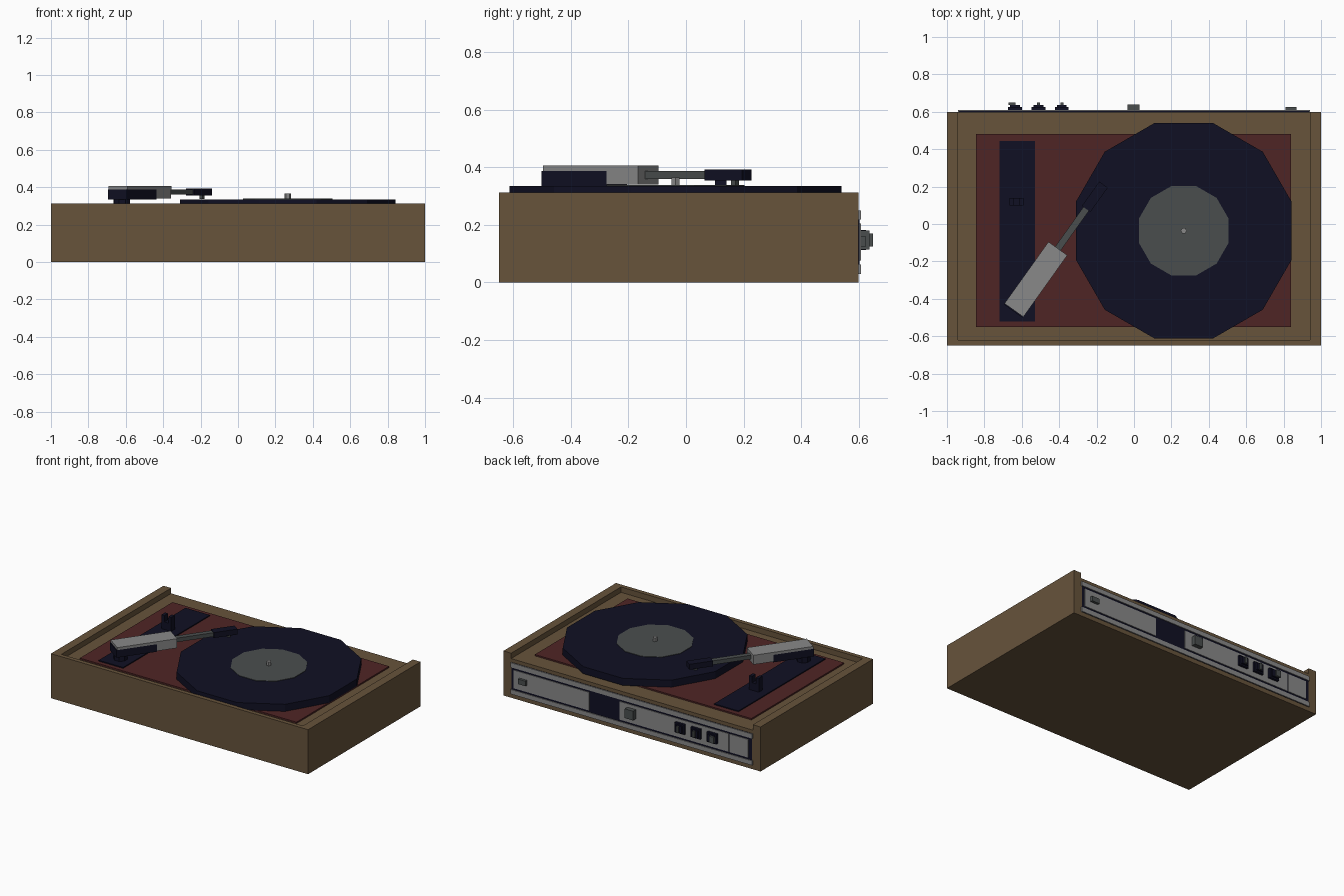
import bpy, bmesh, math
from mathutils import Matrix, Vector

if "Cube" in bpy.data.objects:
    bpy.data.objects.remove(bpy.data.objects["Cube"])


def mat(name, rgb):
    m = bpy.data.materials.new(name)
    m.diffuse_color = (*rgb, 1)
    m.use_nodes = True
    m.node_tree.nodes["Principled BSDF"].inputs["Base Color"].default_value = m.diffuse_color
    return m


WOOD = mat("walnut wood", (0.135, 0.087, 0.044))
RED = mat("dark red", (0.078, 0.018, 0.018))
NAVY = mat("navy black", (0.005, 0.005, 0.017))
GREY = mat("slate grey", (0.068, 0.076, 0.076))
SILVER = mat("silver", (0.25, 0.25, 0.25))


def finish(name, bm, material, matrix=None):
    if matrix:
        bm.transform(matrix)
    bmesh.ops.recalc_face_normals(bm, faces=bm.faces)
    me = bpy.data.meshes.new(name)
    bm.to_mesh(me)
    bm.free()
    me.materials.append(material)
    ob = bpy.data.objects.new(name, me)
    bpy.context.collection.objects.link(ob)
    return ob


def box(name, x, y, z, material, matrix=None):
    """Box from (min, max) pairs."""
    bm = bmesh.new()
    bmesh.ops.create_cube(bm, size=1)
    for v in bm.verts:
        for i, (a, b) in enumerate((x, y, z)):
            v.co[i] = a if v.co[i] < 0 else b
    return finish(name, bm, material, matrix)


def prism(name, center, apothem, z, sides, material):
    """Upright prism with flat sides facing the axes."""
    bm = bmesh.new()
    r = apothem / math.cos(math.pi / sides)
    bmesh.ops.create_cone(bm, cap_ends=True, segments=sides, radius1=r, radius2=r, depth=z[1] - z[0])
    m = Matrix.Translation((*center, sum(z) / 2)) @ Matrix.Rotation(math.pi / sides, 4, 'Z')
    return finish(name, bm, material, m)


def extrude_profile(name, pts, y, material):
    """Extrude an x-z outline along y."""
    bm = bmesh.new()
    face = bm.faces.new([bm.verts.new((px, y[0], pz)) for px, pz in pts])
    ext = bmesh.ops.extrude_face_region(bm, geom=[face])
    verts = [g for g in ext["geom"] if isinstance(g, bmesh.types.BMVert)]
    bmesh.ops.translate(bm, verts=verts, vec=(0, y[1] - y[0], 0))
    return finish(name, bm, material)


# Plinth: low deck between raised sides, open at the back, closed by a front lip
TOP, DECK = 0.313, 0.275
extrude_profile("plinth", [(-1, 0), (1, 0), (1, TOP), (0.94, TOP), (0.94, DECK),
                           (-0.94, DECK), (-0.94, TOP), (-1, TOP)], (-0.62, 0.60), WOOD)
box("front_lip", (-1, 1), (-0.65, -0.62), (0, TOP), WOOD)

# Deck plates
box("deck_plate", (-0.845, 0.84), (-0.55, 0.48), (DECK, 0.285), RED)
box("arm_base_plate", (-0.72, -0.53), (-0.52, 0.445), (0.285, 0.292), NAVY)

# Platter, label and spindle
HUB = (0.266, -0.036)
prism("platter", HUB, 0.577, (0.285, 0.335), 12, NAVY)
prism("record_label", HUB, 0.24, (0.335, 0.338), 12, GREY)
prism("spindle", HUB, 0.014, (0.338, 0.365), 6, SILVER)

# Tonearm, built along local +x from the rear end of the housing
ARM = Matrix.Translation((-0.642, -0.461, 0)) @ Matrix.Rotation(math.radians(54.5), 4, 'Z')
W = 0.061
prism("arm_pivot", (-0.62, -0.42), 0.042, (0.292, 0.335), 8, NAVY)
box("arm_counterweight", (-0.006, 0.27), (-W, W), (0.335, 0.388), NAVY, ARM)
box("arm_housing_cap", (0, 0.405), (-W - 0.001, W + 0.001), (0.388, 0.406), SILVER, ARM)
box("arm_housing_front", (0.27, 0.405), (-W, W), (0.34, 0.388), SILVER, ARM)
box("arm_rod", (0.405, 0.665), (-0.018, 0.018), (0.36, 0.388), GREY, ARM)
box("headshell", (0.665, 0.825), (-0.028, 0.028), (0.355, 0.393), NAVY, ARM)
box("stylus", (0.765, 0.785), (-0.01, 0.01), (0.337, 0.355), GREY, ARM)

# Arm rest: U shaped clip
extrude_profile("arm_rest", [(-0.665, 0.292), (-0.59, 0.292), (-0.59, 0.39), (-0.612, 0.39),
                             (-0.612, 0.345), (-0.643, 0.345), (-0.643, 0.39), (-0.665, 0.39)],
                (0.10, 0.14), NAVY)

# Rear control panel: dark backing, silver frame, silver plates
box("panel_backing", (-0.935, 0.935), (0.60, 0.603), (0.03, 0.25), NAVY)
for n, z in (("lower", (0.03, 0.062)), ("upper", (0.218, 0.25))):
    box(f"panel_{n}_strip", (-0.94, 0.94), (0.60, 0.609), z, SILVER)
for i, x in enumerate(((-0.91, -0.765), (-0.757, 0.09), (0.33, 0.915))):
    box(f"panel_plate_{i + 1}", x, (0.603, 0.608), (0.076, 0.204), SILVER)

# Rear controls
box("selector_knob", (-0.035, 0.03), (0.608, 0.638), (0.115, 0.18), GREY)
box("power_button", (0.81, 0.87), (0.608, 0.626), (0.125, 0.16), GREY)
for i, (x, lever) in enumerate(((-0.636, -0.652), (-0.51, -0.51), (-0.386, -0.385))):
    box(f"switch_base_{i + 1}", (x - 0.037, x + 0.037), (0.608, 0.625), (0.112, 0.182), NAVY)
    box(f"switch_cap_{i + 1}", (x - 0.026, x + 0.026), (0.625, 0.637), (0.122, 0.172), NAVY)
    w = 0.018 if i == 0 else 0.008
    box(f"switch_lever_{i + 1}", (lever - w, lever + w), (0.637, 0.65), (0.125, 0.17), GREY)
